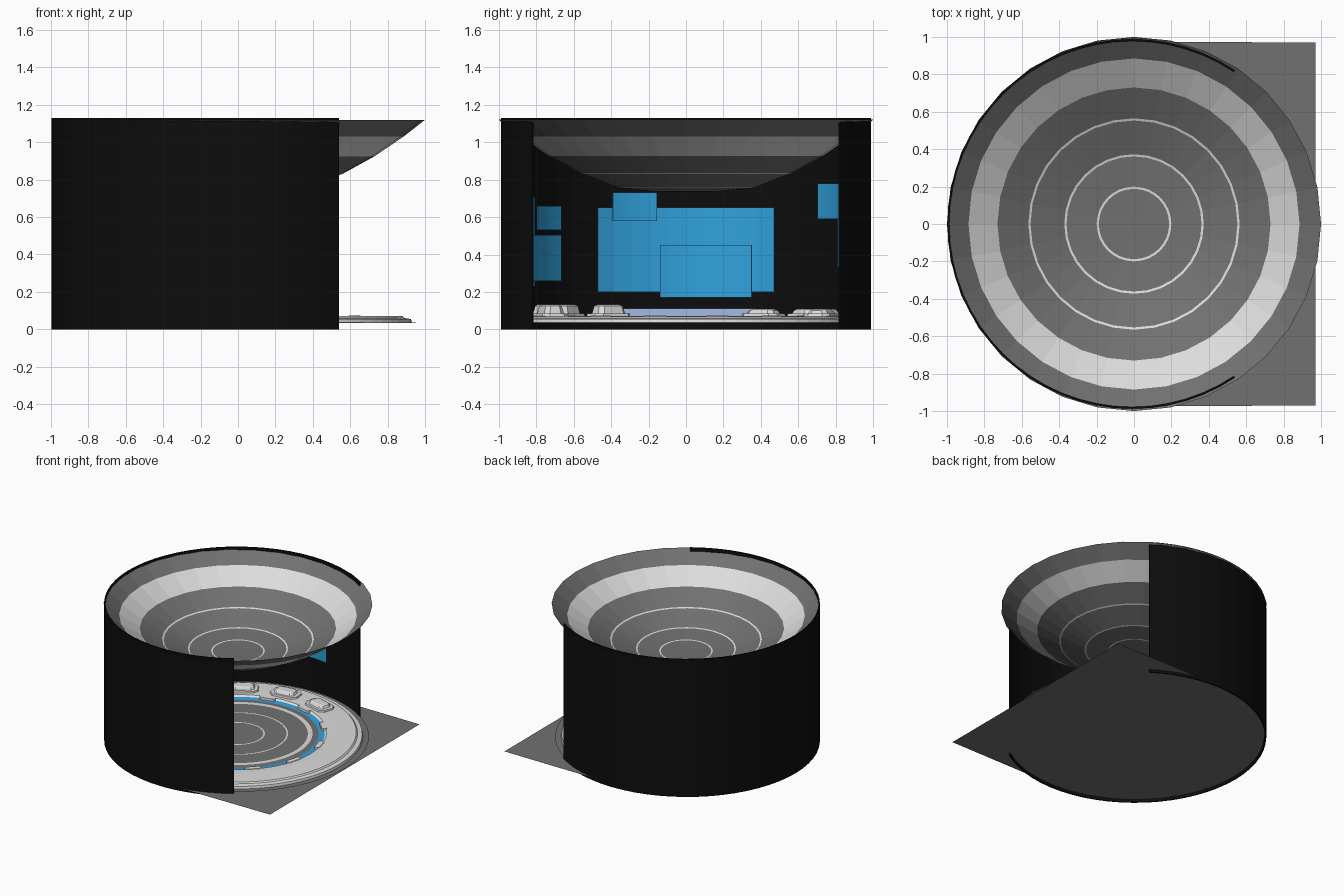
import bpy, bmesh
from math import radians, cos, sin, pi

if "Cube" in bpy.data.objects:
    bpy.data.objects.remove(bpy.data.objects["Cube"])


def mat(name, r, g, b):
    m = bpy.data.materials.new(name)
    m.diffuse_color = (r, g, b, 1)
    m.use_nodes = True
    m.node_tree.nodes["Principled BSDF"].inputs["Base Color"].default_value = m.diffuse_color
    return m


BLACK = mat("wall black", 0.004, 0.004, 0.004)
GREY = mat("mid grey", 0.165, 0.165, 0.165)
WHITE = mat("light white", 0.72, 0.72, 0.72)
BLUE = mat("screen blue", 0.03, 0.36, 0.72)
PALE = mat("pale blue", 0.42, 0.54, 0.85)


def finish(name, bm, mats, smooth=False):
    me = bpy.data.meshes.new(name)
    bm.to_mesh(me)
    bm.free()
    for m in mats:
        me.materials.append(m)
    for p in me.polygons:
        p.use_smooth = smooth
    ob = bpy.data.objects.new(name, me)
    bpy.context.collection.objects.link(ob)
    return ob


def lathe(name, profile, mats, idx=None, a0=0, a1=360, seg=32, cx=0.0, closed=False):
    """Sweep an (r, z) profile round z; idx gives the material of each profile step."""
    bm = bmesh.new()
    full = a1 - a0 >= 360
    cols = []
    for i in range(seg if full else seg + 1):
        a = radians(a0 + (a1 - a0) * i / seg)
        cols.append([bm.verts.new((cx + r * cos(a), r * sin(a), z)) for r, z in profile])
    n = len(profile)
    for i in range(seg):
        p, q = cols[i], cols[(i + 1) % len(cols)]
        for j in range(n if closed else n - 1):
            k = (j + 1) % n
            f = bm.faces.new((p[j], q[j], q[k], p[k]))
            f.material_index = idx[j] if idx else 0
    if closed and not full:
        bm.faces.new(cols[0])
        bm.faces.new(cols[-1][::-1])
    bmesh.ops.remove_doubles(bm, verts=bm.verts, dist=1e-5)
    bmesh.ops.recalc_face_normals(bm, faces=bm.faces)
    return finish(name, bm, mats)


def frustum(name, angle, r, tiers, m, cx=0.0):
    """Stack of chamfered plates facing the centre; tiers = (half width, half depth, z)."""
    bm = bmesh.new()
    rings = []
    for w, d, z in tiers:
        c = min(w, d) * 0.45
        pts = [(w, d - c), (w - c, d), (c - w, d), (-w, d - c),
               (-w, c - d), (c - w, -d), (w - c, -d), (w, c - d)]
        rings.append([bm.verts.new((x, y, z)) for x, y in pts])
    for lo, hi in zip(rings, rings[1:]):
        for i in range(8):
            k = (i + 1) % 8
            bm.faces.new((lo[i], lo[k], hi[k], hi[i]))
    bm.faces.new(rings[-1])
    bmesh.ops.recalc_face_normals(bm, faces=bm.faces)
    ob = finish(name, bm, [m])
    a = radians(angle)
    ob.location = (r * cos(a), r * sin(a), 0)
    ob.rotation_euler = (0, 0, a - pi / 2)
    return ob


# ceiling bowl with light band and three thin rings
bowl = [(1.0, 1.12), (0.885, 1.03), (0.73, 0.925), (0.565, 0.834), (0.553, 0.829),
        (0.373, 0.757), (0.361, 0.754), (0.2, 0.737), (0.188, 0.736), (0.0, 0.733)]
lathe("ceiling_bowl", bowl, [GREY, WHITE], [0, 1, 0, 1, 0, 1, 0, 1, 0])

# black curved wall, open towards +x
lathe("curved_wall", [(0.978, 0), (0.988, 0), (0.988, 1.13), (0.978, 1.13)], [BLACK],
      a0=56.25, a1=303.75, seg=44, cx=-0.01, closed=True)

# base sheet: half round at the back, square at the opening
bm = bmesh.new()
pts = [(0.97, -0.97), (0.97, 0.97)]
pts += [(-0.01 + 0.975 * cos(radians(90 + i * 6)), 0.975 * sin(radians(90 + i * 6))) for i in range(31)]
bm.faces.new([bm.verts.new((x, y, 0.022)) for x, y in pts])
finish("base_sheet", bm, [GREY])

# stepped floor: grey middle with white rings, blue light ring, white outer walkway
floor = [(0.0, 0.058), (0.188, 0.058), (0.2, 0.058), (0.361, 0.058), (0.373, 0.058),
         (0.52, 0.058), (0.555, 0.058), (0.6, 0.054), (0.645, 0.058), (0.66, 0.07),
         (0.72, 0.072), (0.88, 0.07), (0.89, 0.06), (0.925, 0.055), (0.93, 0.036), (0.975, 0.034)]
lathe("floor_disc", floor, [GREY, WHITE, BLUE],
      [0, 1, 0, 1, 0, 1, 0, 2, 1, 1, 1, 1, 1, 1, 0], seg=64)

# white clips across the blue ring
for i in range(12):
    frustum("ring_clip", 15 + 30 * i, 0.645,
            [(0.065, 0.022, 0.05), (0.06, 0.02, 0.074)], WHITE)

# console pods along both sides of the walkway
for side, top in ((1, 0.108), (-1, 0.132)):
    for a in (72, 97, 122, 147):
        frustum("console_pod", side * a, 0.76,
                [(0.115, 0.075, 0.065), (0.11, 0.07, 0.084), (0.085, 0.055, 0.086),
                 (0.075, 0.045, top - 0.006), (0.06, 0.035, top)], WHITE)

# long sloped desk at the back
bm = bmesh.new()
sec = [(-0.64, 0.41, 0.068), (-0.72, 0.37, 0.113), (-0.80, 0.37, 0.113), (-0.80, 0.41, 0.068)]
l = [bm.verts.new((x, -w, z)) for x, w, z in sec]
r = [bm.verts.new((x, w, z)) for x, w, z in sec]
for i in range(4):
    k = (i + 1) % 4
    bm.faces.new((l[i], l[k], r[k], r[i]))
bm.faces.new(l)
bm.faces.new(r)
bmesh.ops.recalc_face_normals(bm, faces=bm.faces)
finish("back_desk", bm, [PALE])

# curved screens: radius, start angle, end angle, bottom, top
screens = [
    (0.94, 150, 210, 0.20, 0.65), (0.89, 156.8, 189, 0.17, 0.45), (0.89, 190, 206, 0.58, 0.73),
    (0.93, 240, 285, 0.23, 0.71), (0.88, 229, 249, 0.26, 0.505), (0.88, 229, 244, 0.53, 0.66),
    (0.93, 80, 119.5, 0.33, 0.72), (0.88, 108, 127, 0.59, 0.78),
]
for rad, a0, a1, z0, z1 in screens:
    lathe("wall_screen", [(rad, z0), (rad + 0.004, z0), (rad + 0.004, z1), (rad, z1)],
          [BLUE], a0=a0, a1=a1, seg=10, closed=True)
